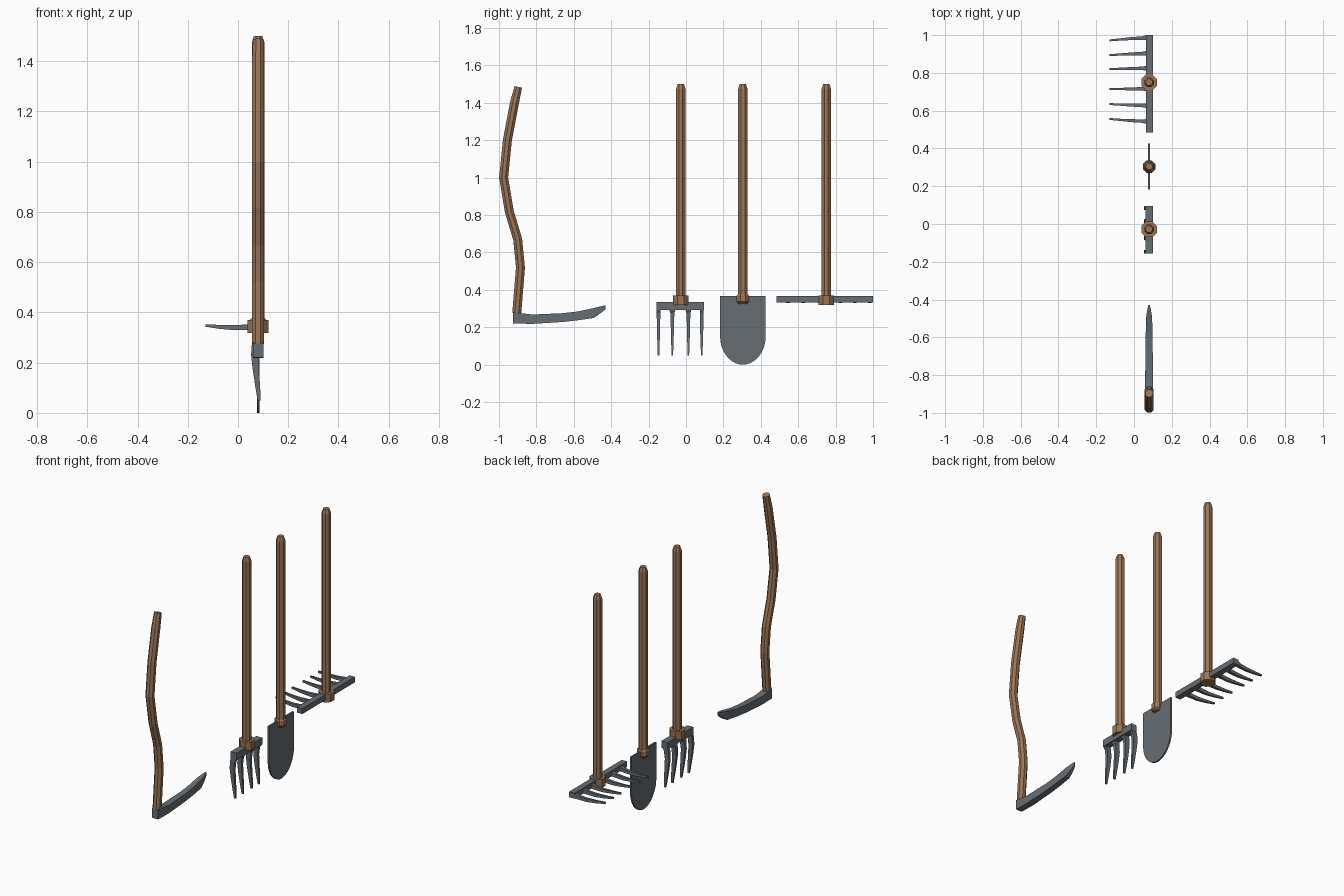
import bpy, bmesh, math
from mathutils import Vector

cube = bpy.data.objects.get("Cube")
if cube:
    bpy.data.objects.remove(cube, do_unlink=True)

CX = 0.08  # all four tools hang in one plane


def material(name, rgb):
    m = bpy.data.materials.new(name)
    m.use_nodes = True
    m.diffuse_color = (*rgb, 1)
    m.node_tree.nodes["Principled BSDF"].inputs["Base Color"].default_value = (*rgb, 1)
    return m


wood = material("wood", (0.33, 0.18, 0.095))
steel = material("steel", (0.135, 0.155, 0.17))


def loft(name, rings, mat):
    """Skin a row of equal-sized point rings and cap both ends."""
    bm = bmesh.new()
    rows = [[bm.verts.new(p) for p in ring] for ring in rings]
    n = len(rows[0])
    for a, b in zip(rows, rows[1:]):
        for i in range(n):
            j = (i + 1) % n
            bm.faces.new((a[i], a[j], b[j], b[i]))
    bm.faces.new(rows[0][::-1])
    bm.faces.new(rows[-1])
    bmesh.ops.recalc_face_normals(bm, faces=bm.faces)
    mesh = bpy.data.meshes.new(name)
    bm.to_mesh(mesh)
    bm.free()
    mesh.materials.append(mat)
    obj = bpy.data.objects.new(name, mesh)
    bpy.context.collection.objects.link(obj)
    return obj


def octagon(center, radius, u=Vector((1, 0, 0)), v=Vector((0, 1, 0))):
    c = Vector(center)
    angles = [math.pi / 8 + k * math.pi / 4 for k in range(8)]
    return [c + radius * (math.cos(t) * u + math.sin(t) * v) for t in angles]


def rect(center, u, v):
    c, u, v = Vector(center), Vector(u), Vector(v)
    return [c + u + v, c - u + v, c - u - v, c + u - v]


def box(name, x, y, z, mat):
    mid = (x[0] + x[1]) / 2, (y[0] + y[1]) / 2
    half = (x[1] - x[0]) / 2, (y[1] - y[0]) / 2
    return loft(name, [rect((*mid, h), (half[0], 0, 0), (0, half[1], 0)) for h in z], mat)


def turned(name, y, profile, mat):
    """Upright eight-sided part from (height, radius) pairs."""
    return loft(name, [octagon((CX, y, z), r) for z, r in profile], mat)


def straight_handle(tool, y, collar):
    turned(tool + "_handle", y, [(0.325, 0.027), (1.475, 0.027), (1.5, 0.018)], wood)
    turned(tool + "_collar", y, collar, wood)


# Scythe: bent grip and tapering blade
path = [(-0.905, 0.275), (-0.885, 0.52), (-0.90, 0.67), (-0.945, 0.82),
        (-0.975, 1.0), (-0.955, 1.2), (-0.917, 1.4), (-0.897, 1.485)]
rings = []
for i, (y, z) in enumerate(path):
    a, b = path[max(i - 1, 0)], path[min(i + 1, len(path) - 1)]
    along = Vector((0, b[0] - a[0], b[1] - a[1])).normalized()
    side = Vector((0, along.z, -along.y))
    rings.append(octagon((CX, y, z), 0.026 if z < 1.45 else 0.022, v=side))
loft("scythe_handle", rings, wood)

# Each station: y, bottom, top, half thickness
blade = [(-0.925, 0.22, 0.28, 0.021), (-0.82, 0.218, 0.268, 0.021),
         (-0.66, 0.228, 0.275, 0.019), (-0.58, 0.237, 0.284, 0.018),
         (-0.495, 0.249, 0.302, 0.016), (-0.45, 0.28, 0.313, 0.009),
         (-0.43, 0.297, 0.318, 0.004)]
loft("scythe_blade", [rect((CX, y, (lo + hi) / 2), (t, 0, 0), (0, 0, (hi - lo) / 2))
                      for y, lo, hi, t in blade], steel)

# Fork: crossbar with four curved tines
FORK = -0.028
straight_handle("fork", FORK, [(0.318, 0.045), (0.37, 0.045)])
box("fork_bar", (0.06, 0.1), (-0.157, 0.095), (0.293, 0.336), steel)
# Each station: height, x centre, half depth, half width
tine = [(0.295, 0.078, 0.018, 0.016), (0.275, 0.07, 0.015, 0.011),
        (0.23, 0.066, 0.014, 0.009), (0.17, 0.071, 0.012, 0.008),
        (0.11, 0.078, 0.01, 0.006), (0.05, 0.084, 0.006, 0.004)]
for k, y in enumerate((-0.147, -0.073, 0.013, 0.084)):
    outer = k in (0, 3)
    loft(f"fork_tine_{k + 1}",
         [rect((x, y, z), (d, 0, 0), (0, min(w, 0.01) if outer else w, 0))
          for z, x, d, w in tine], steel)

# Shovel: thin plate with a rounded point
SPADE = 0.304
straight_handle("shovel", SPADE, [(0.328, 0.025), (0.338, 0.036), (0.368, 0.036), (0.376, 0.03)])
half_arc = [(0.121 * math.cos(t), 0.14 - 0.14 * math.sin(t) ** 1.1)
            for t in [k * math.pi / 20 for k in range(11)]]
outline = [(0.121, 0.368)] + half_arc + [(-y, z) for y, z in half_arc[-2::-1]] + [(-0.121, 0.368)]
loft("shovel_blade", [[(CX + s, SPADE + y, z) for y, z in outline] for s in (-0.005, 0.005)], steel)

# Rake: long bar with six teeth pointing sideways
RAKE = 0.75
straight_handle("rake", RAKE, [(0.318, 0.045), (0.37, 0.045)])
box("rake_bar", (0.063, 0.1), (0.485, 1.0), (0.333, 0.367), steel)
# Each station: x, height, half width, half height, share of sideways bend
tooth = [(0.07, 0.347, 0.013, 0.013, 1.0), (0.04, 0.342, 0.009, 0.011, 0.8),
         (-0.01, 0.339, 0.008, 0.01, 0.65), (-0.07, 0.342, 0.006, 0.008, 0.35),
         (-0.13, 0.348, 0.005, 0.005, 0.0)]
for k in range(6):
    tip = (0.556, 0.635, 0.714, 0.82, 0.894, 0.972)[k]
    bend = (-0.014, -0.009, 0.002, 0.005, 0.01, 0.015)[k]
    loft(f"rake_tooth_{k + 1}",
         [rect((x, tip + bend * s, z), (0, w, 0), (0, 0, h)) for x, z, w, h, s in tooth], steel)
